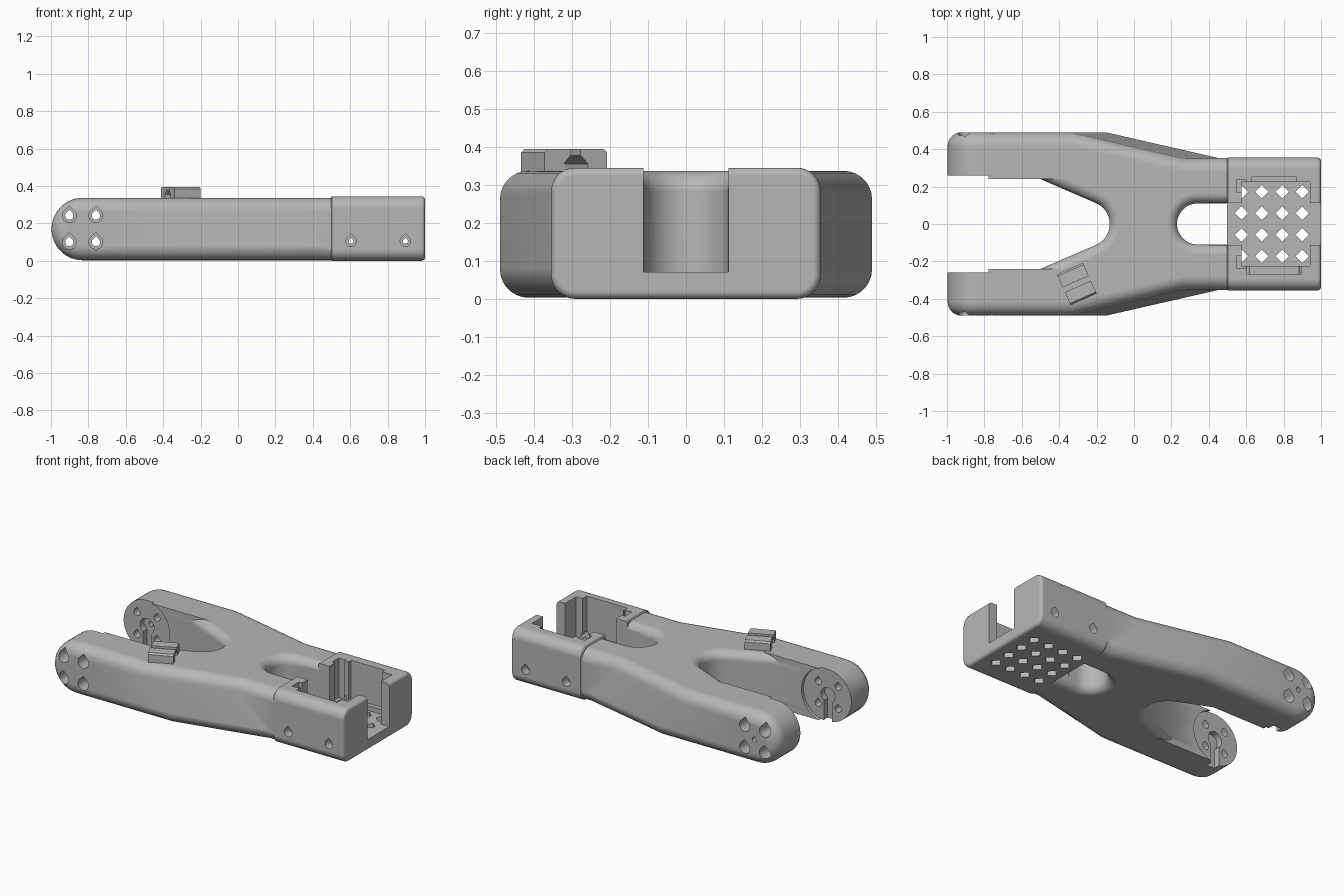
import bpy, bmesh
from math import sin, cos, pi, radians, sqrt

if "Cube" in bpy.data.objects:
    bpy.data.objects.remove(bpy.data.objects["Cube"])

grey = bpy.data.materials.new("matte_grey")
grey.diffuse_color = (0.47, 0.47, 0.47, 1)
grey.use_nodes = True
grey.node_tree.nodes["Principled BSDF"].inputs["Base Color"].default_value = grey.diffuse_color


def make(name, solids, strip=False):
    """Each solid is a list of equal-length rings, skinned and capped."""
    bm = bmesh.new()
    for rings in solids:
        vs = [[bm.verts.new(p) for p in ring] for ring in rings]
        n = len(vs[0])
        for a, b in zip(vs, vs[1:]):
            for i in range(n):
                j = (i + 1) % n
                bm.faces.new((a[i], a[j], b[j], b[i]))
        for cap in (vs[0], vs[-1]):
            if strip:
                for i in range(n // 2 - 1):
                    bm.faces.new((cap[i], cap[i + 1], cap[n - 2 - i], cap[n - 1 - i]))
            else:
                bm.faces.new(cap)
    bmesh.ops.recalc_face_normals(bm, faces=bm.faces[:])
    me = bpy.data.meshes.new(name)
    bm.to_mesh(me)
    bm.free()
    me.materials.append(grey)
    ob = bpy.data.objects.new(name, me)
    bpy.context.collection.objects.link(ob)
    return ob


def activate(ob):
    bpy.ops.object.select_all(action='DESELECT')
    ob.select_set(True)
    bpy.context.view_layer.objects.active = ob


def combine(ob, other, op='DIFFERENCE'):
    other.hide_render = True
    activate(ob)
    m = ob.modifiers.new("bool", 'BOOLEAN')
    m.operation, m.object, m.solver = op, other, 'EXACT'
    bpy.ops.object.modifier_apply(modifier=m.name)
    bpy.data.objects.remove(other)


def box(x0, x1, y0, y1, z0, z1):
    r = [(x0, y0), (x1, y0), (x1, y1), (x0, y1)]
    return [[(x, y, z) for x, y in r] for z in (z0, z1)]


def prism_y(pts, y0, y1):
    return [[(x, y, z) for x, z in pts] for y in (y0, y1)]


def circle(cx, cz, r, n=48):
    return [(cx + r * cos(2 * pi * i / n), cz + r * sin(2 * pi * i / n)) for i in range(n)]


def teardrop(cx, cz, r, n=18):
    pts = [(cx + r * cos(t), cz + r * sin(t))
           for t in (radians(-225 + 270 * i / n) for i in range(n + 1))]
    return pts + [(cx, cz + r * sqrt(2))]


# Forked body: side profile skinned across the width with rounded rims
CX, CZ, R, RIM = -0.83, 0.17, 0.167, 0.075


def body_ring(side, t):
    d, back = RIM * (1 - cos(t)), RIM * (1 - sin(t))
    angles = [radians(176 - 86 * i / 12) for i in range(13)]
    arc = [(CX + (R - d) * cos(a), (R - d) * sin(a), 0.49) for a in angles]
    h = R - d
    top = arc + [(-0.33, h, 0.49), (0.26, h, 0.353), (0.53, h, 0.353)]
    low = arc + [(-0.15, h, 0.49), (0.45, h, 0.353), (0.53, h, 0.353)]
    return ([(x, side * (w - back), CZ + z) for x, z, w in top] +
            [(x, side * (w - back), CZ - z) for x, z, w in reversed(low)])


steps = [pi / 2 * i / 7 for i in range(8)]
rings = [body_ring(-1, pi / 2 - t) for t in steps]
# the rim starts at the flat side (most inset) and ends at full height
rings = [body_ring(-1, t) for t in steps]


def rim_ring(side, t):
    """t = 0 on the flat side face, 90 degrees where the rim meets the top."""
    return body_ring(side, pi / 2 - t)


rings = [rim_ring(-1, t) for t in steps] + [rim_ring(1, t) for t in reversed(steps)]
body = make("clamp_body", [rings], strip=True)


# Rear V notch and middle slot, both with flared top and bottom edges
def notch(e):
    a = radians(66.6)
    xs = -0.5 + e / 0.3976
    arc = [(-0.251 + (0.1213 + e) * cos(t), (0.1213 + e) * sin(t))
           for t in (-a + 2 * a * i / 24 for i in range(25))]
    return [(-1.1, -0.24), (xs, -0.24)] + arc + [(xs, 0.24), (-1.1, 0.24)]


def slot(e):
    arc = [(0.34 + (0.11 + e) * cos(t), (0.11 + e) * sin(t))
           for t in (pi / 2 + pi * i / 24 for i in range(25))]
    return arc + [(0.6, -0.11 - e), (0.6, 0.11 + e)]


def flared(outline, f=0.055):
    half = [(f * (1 - sin(t)), 0.003 + f * (1 - cos(t))) for t in steps]
    levels = [(f, -0.02)] + half + [(e, 0.34 - z) for e, z in reversed(half)] + [(f, 0.36)]
    return [[(x, y, z) for x, y in outline(e)] for e, z in levels]


combine(body, make("notch_cutter", [flared(notch)]))
combine(body, make("slot_cutter", [flared(slot)]))


# Box-shaped head with rounded long edges
def head_ring(x, d):
    r, pts = 0.062 - d, []
    for k, (sy, sz) in enumerate(((1, 1), (-1, 1), (-1, -1), (1, -1))):
        for i in range(9):
            t = pi / 2 * (k + i / 8)
            pts.append((x, sy * 0.293 + r * cos(t), 0.1725 + sz * 0.1105 + r * sin(t)))
    return pts


e = 0.02
ends = [(0.98 + e * sin(t), e * (1 - cos(t))) for t in (pi / 2 * i / 4 for i in range(5))]
head = make("head", [[head_ring(0.497, 0.006), head_ring(0.503, 0)] +
                     [head_ring(x, d) for x, d in ends]])
combine(body, head, 'UNION')

# Head pocket, its open channel, side recesses and corner grooves
combine(body, make("channel_cutter", [box(0.4, 1.1, -0.112, 0.112, 0.07, 0.5)]))
combine(body, make("pocket_cutter", [box(0.575, 0.94, -0.225, 0.225, 0.07, 0.5)]))
combine(body, make("groove_cutter", [box(0.552, 0.60, s - 0.035, s + 0.035, 0.09, 0.5)
                                     for s in (-0.203, 0.203)]))
combine(body, make("recess_cutter", [box(0.63, 0.87, 0.2, 0.252, 0.1, 0.5),
                                     box(0.605, 0.895, -0.268, -0.2, 0.1, 0.5)]))

# Diamond vents in the floor
vents = []
for x in (0.575, 0.683, 0.792, 0.9):
    for y in (-0.172, -0.058, 0.058, 0.172):
        k = 0.036
        ring = [(x - k, y), (x, y - k), (x + k, y), (x, y + k)]
        vents.append([[(a, b, z) for a, b in ring] for z in (-0.05, 0.085)])
combine(body, make("vent_cutter", vents))

# Round seats on the inner arm faces
combine(body, make("seat_cutter", [prism_y(circle(CX, CZ, 0.175), -0.26, 0.26)]))

# Keyhole recesses opening downward
key = [(CX + 0.05 * cos(t), CZ + 0.05 * sin(t))
       for t in (radians(-53 + 286 * i / 24) for i in range(25))]
key += [(CX - 0.03, -0.05), (CX + 0.03, -0.05)]
combine(body, make("keyhole_cutter", [prism_y(key, s * 0.2, s * 0.3) for s in (-1, 1)]))

# Teardrop screw holes: wide counterbores, then narrow through holes
arm = [(CX + a, CZ + b) for a in (-0.072, 0.07) for b in (-0.07, 0.072)]
bolts = [(0.605, 0.105), (0.895, 0.105)]
wide, narrow = [], []
for s in (-1, 1):
    for x, z in arm:
        wide.append(prism_y(teardrop(x, z, 0.037), s * 0.39, s * 0.6))
        narrow.append(prism_y(teardrop(x, z, 0.022), s * 0.2, s * 0.6))
    for x, z in bolts:
        wide.append(prism_y(teardrop(x, z, 0.028), s * 0.30, s * 0.6))
        narrow.append(prism_y(teardrop(x, z, 0.013), s * 0.2, s * 0.6))
narrow.append(prism_y(teardrop(CX, CZ, 0.015), 0.28, 0.6))
combine(body, make("counterbore_cutter", wide))
combine(body, make("screw_hole_cutter", narrow))

# Cable clip: two facing hooks on the front arm
hook = [(0.035, 0.325), (0.09, 0.325), (0.09, 0.385), (0.08, 0.395),
        (0.014, 0.395), (0.014, 0.378), (0.035, 0.355)]
ang = radians(24)
hooks = []
for s in (-1, 1):
    hooks.append([[(-0.306 + u * cos(ang) - s * v * sin(ang),
                    -0.321 + u * sin(ang) + s * v * cos(ang), z) for v, z in hook]
                  for u in (-0.076, 0.076)])
clip = make("cable_clip", hooks)

# Smooth rounded surfaces, keep crisp edges
for ob in (body, clip):
    activate(ob)
    bpy.ops.object.shade_smooth_by_angle(angle=radians(25))
    m = ob.modifiers.new("normals", 'WEIGHTED_NORMAL')
    m.keep_sharp = True
